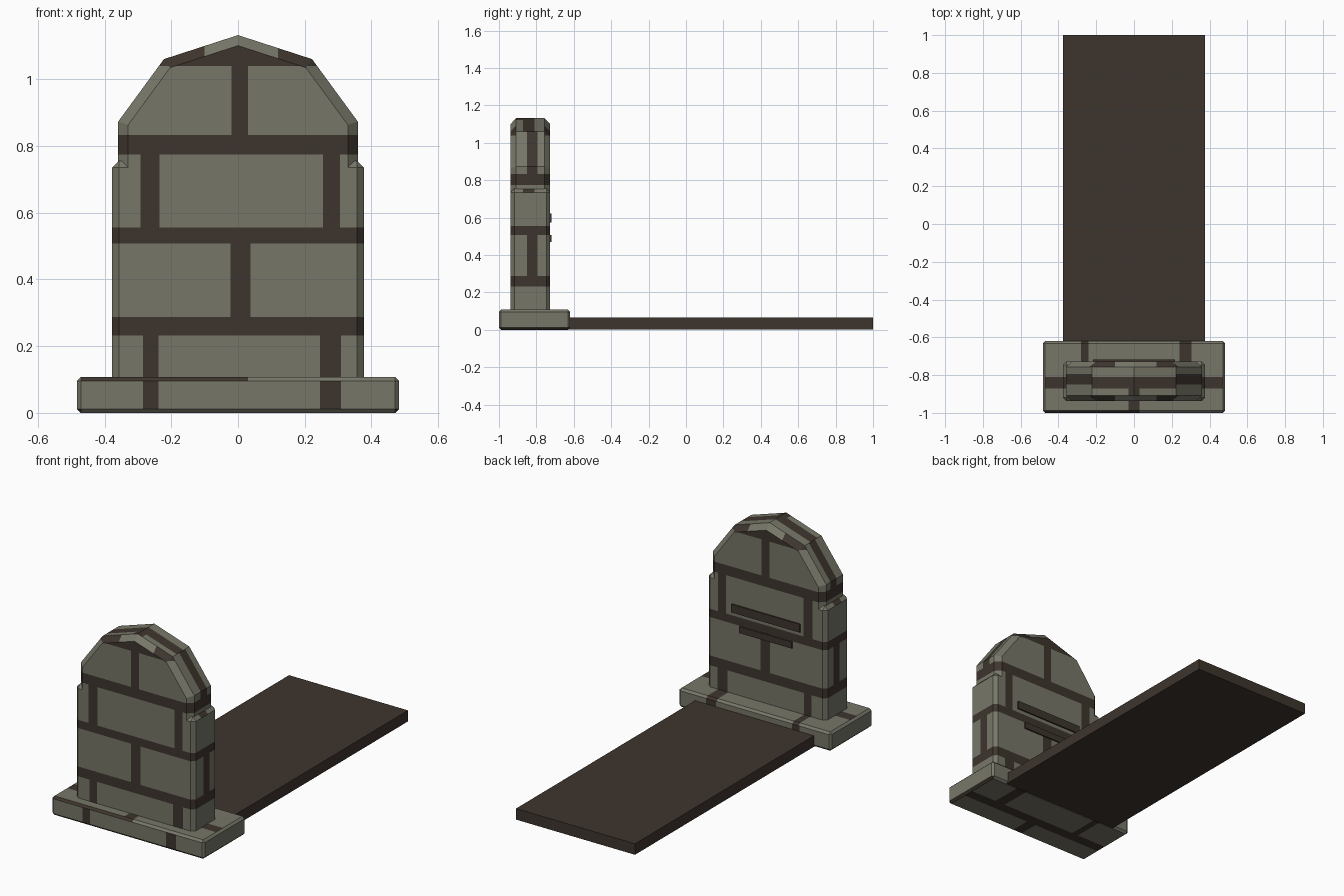
import bpy
import bmesh
from mathutils import Vector

cube = bpy.data.objects.get("Cube")
if cube:
    bpy.data.objects.remove(cube, do_unlink=True)


def make_material(name, rgb):
    mat = bpy.data.materials.new(name)
    mat.use_nodes = True
    mat.diffuse_color = (*rgb, 1)
    mat.node_tree.nodes["Principled BSDF"].inputs["Base Color"].default_value = (*rgb, 1)
    return mat


STONE = make_material("grey stone", (0.185, 0.183, 0.140))
EARTH = make_material("dark brown mortar", (0.048, 0.035, 0.027))

# Brick courses: lower edge, upper edge, upright mortar joints.
# Everything between two courses is a level mortar joint.
WALL = [
    (0.012, 0.232, [(-0.285, -0.238), (0.245, 0.308)]),
    (0.288, 0.508, [(-0.022, 0.038)]),
    (0.555, 0.775, [(-0.292, -0.235), (0.255, 0.305)]),
    (0.833, 1.04, [(-0.02, 0.03)]),
]
SIDE = [
    (0.012, 0.232, []),
    (0.288, 0.508, [(-0.85, -0.795)]),
    (0.555, 0.775, []),
    (0.833, 1.06, [(-0.85, -0.795)]),
]
LEVEL = [
    (-1.1, -0.872, [(-0.03, 0.03)]),
    (-0.81, -0.5, [(-0.28, -0.24), (0.24, 0.305)]),
]
CREST = [(1, 1.2, [(-0.3, -0.1), (0.12, 0.3)])]

# Each face group: courses, axis along the courses, axis across them
GROUPS = {"wall": (WALL, 0, 2), "side": (SIDE, 1, 2),
          "level": (LEVEL, 0, 1), "crest": (CREST, 0, 2)}


def group_of(face):
    n = [abs(c) for c in face.normal]
    if face.calc_center_median().z > 1 and n[1] > 0.3 and face.normal.z > 0.5:
        return "crest"
    return ("side", "wall", "level")[n.index(max(n))]


def cut(bm, test, axis, value):
    """Slice the faces that pass the test across one axis."""
    faces = [f for f in bm.faces if test(f)]
    geom = set(faces)
    for f in faces:
        geom.update(f.edges)
        geom.update(f.verts)
    co, no = Vector(), Vector()
    co[axis], no[axis] = value, 1
    bmesh.ops.bisect_plane(bm, geom=list(geom), dist=1e-5, plane_co=co, plane_no=no)
    bm.normal_update()


def lay_bricks(bm):
    """Cut the brick pattern into every face and colour the joints."""
    for name, (courses, along, across) in GROUPS.items():
        for low, high, joints in courses:
            for value in (low, high):
                cut(bm, lambda f: group_of(f) == name, across, value)
            for joint in joints:
                for value in joint:
                    cut(bm, lambda f: group_of(f) == name
                        and low < f.calc_center_median()[across] < high, along, value)
    for f in bm.faces:
        courses, along, across = GROUPS[group_of(f)]
        c = f.calc_center_median()
        f.material_index = 1
        for low, high, joints in courses:
            if low < c[across] < high:
                f.material_index = int(any(a < c[along] < b for a, b in joints))


def finish(name, bm, materials):
    mesh = bpy.data.meshes.new(name)
    bm.to_mesh(mesh)
    bm.free()
    for mat in materials:
        mesh.materials.append(mat)
    obj = bpy.data.objects.new(name, mesh)
    bpy.context.collection.objects.link(obj)
    return obj


def box(low, high, bevel=0):
    bm = bmesh.new()
    bmesh.ops.create_cube(bm, size=1)
    low, high = Vector(low), Vector(high)
    for v in bm.verts:
        v.co = (low + high) / 2 + v.co * (high - low)
    if bevel:
        bmesh.ops.bevel(bm, geom=bm.edges[:], offset=bevel, segments=1,
                        affect='EDGES', clamp_overlap=True)
    bm.normal_update()
    return bm


FRONT, BACK = -0.938, -0.727

# Plinth
plinth = box((-0.483, -1, 0), (0.483, -0.62, 0.108), 0.012)
lay_bricks(plinth)
finish("plinth", plinth, [STONE, EARTH])

# Lower headstone
lower = box((-0.377, FRONT, 0.08), (0.377, BACK, 0.755), 0.02)
lay_bricks(lower)
finish("headstone_lower", lower, [STONE, EARTH])

# Upper headstone: arched outline, extruded and chamfered front and back
half = [(0.359, 0.735), (0.359, 0.873), (0.222, 1.06)]
outline = half + [(0, 1.132)] + [(-x, z) for x, z in reversed(half)]
upper = bmesh.new()
face = upper.faces.new([upper.verts.new((x, FRONT, z)) for x, z in outline])
moved = bmesh.ops.extrude_face_region(upper, geom=[face], use_keep_orig=True)
bmesh.ops.translate(upper, vec=(0, BACK - FRONT, 0),
                    verts=[g for g in moved["geom"] if isinstance(g, bmesh.types.BMVert)])
bmesh.ops.recalc_face_normals(upper, faces=upper.faces[:])
rim = [e for e in upper.edges
       if abs(e.verts[0].co.y - e.verts[1].co.y) < 0.01
       and max(v.co.z for v in e.verts) > 0.8]
bmesh.ops.bevel(upper, geom=rim, offset=0.03, segments=1, affect='EDGES')
upper.normal_update()
lay_bricks(upper)
finish("headstone_upper", upper, [STONE, EARTH])

# Thin inscription bars on the back
for name, width, low, high in (("upper_bar", 0.217, 0.575, 0.622),
                               ("lower_bar", 0.167, 0.47, 0.507)):
    finish(name, box((-width, BACK - 0.001, low), (width, -0.7185, high)), [EARTH])

# Grave slab
finish("grave_slab", box((-0.377, -0.64, 0.002), (0.377, 1, 0.065)), [EARTH])
